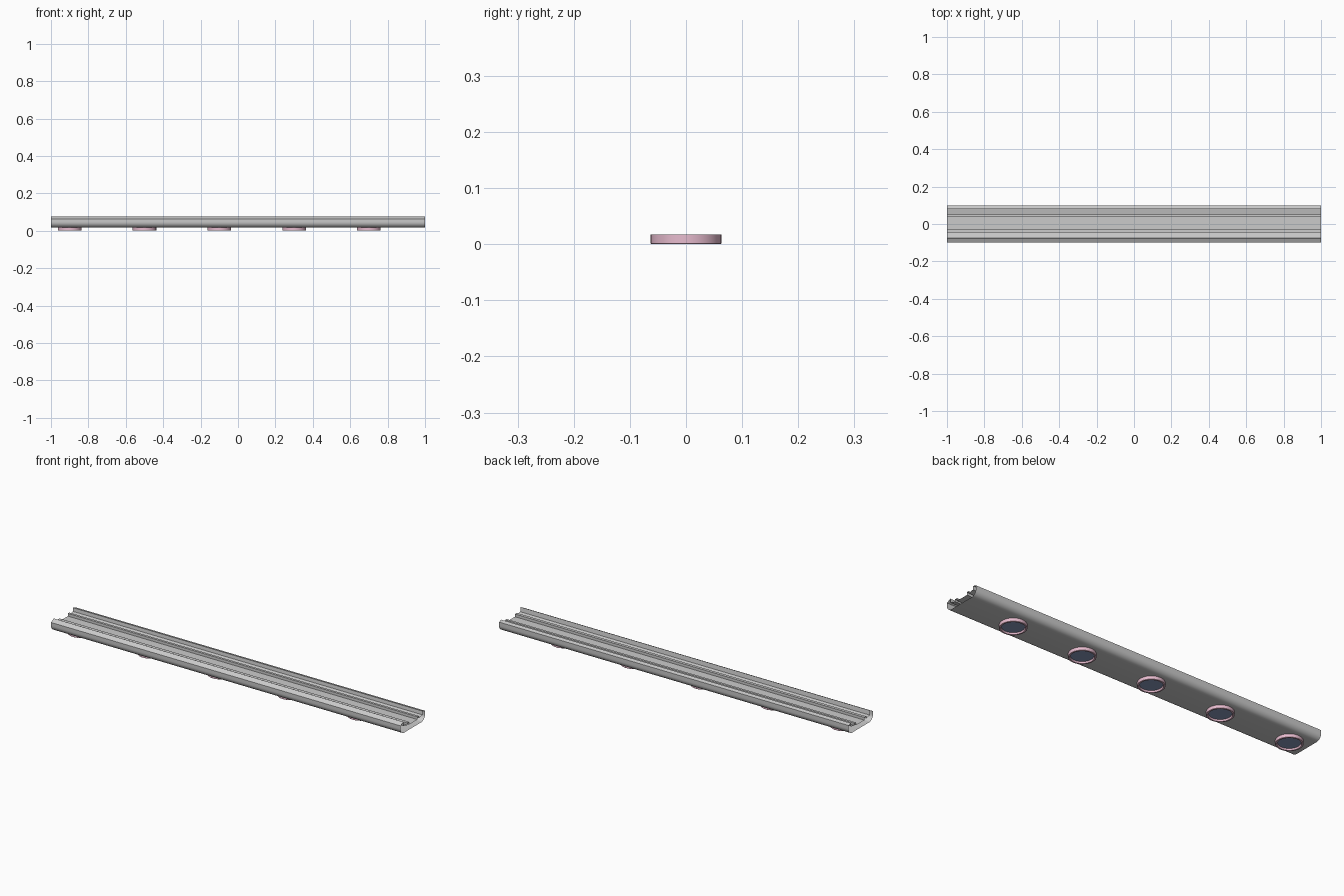
import bpy, bmesh, math

if "Cube" in bpy.data.objects:
    bpy.data.objects.remove(bpy.data.objects["Cube"])

def make_object(name, bm, color=None):
    bmesh.ops.recalc_face_normals(bm, faces=bm.faces)
    me = bpy.data.meshes.new(name)
    bm.to_mesh(me)
    bm.free()
    ob = bpy.data.objects.new(name, me)
    bpy.context.collection.objects.link(ob)
    if color:
        mat = bpy.data.materials.new(name + "_colour")
        mat.diffuse_color = (*color, 1)
        mat.use_nodes = True
        mat.node_tree.nodes["Principled BSDF"].inputs["Base Color"].default_value = mat.diffuse_color
        me.materials.append(mat)
    bpy.ops.object.select_all(action='DESELECT')
    ob.select_set(True)
    bpy.context.view_layer.objects.active = ob
    bpy.ops.object.shade_smooth_by_angle(angle=math.radians(30))
    return ob

# Housing: tray cross-section (y, z) with rounded lower corners, open ends
BOTTOM, R = 0.017, 0.03
profile = [(-0.1, 0.063), (-0.077, 0.075), (-0.074, 0.052), (-0.045, 0.046),
           (-0.045, 0.057), (-0.03, 0.057), (-0.03, 0.043), (0.038, 0.043),
           (0.038, 0.057), (0.05, 0.057), (0.05, 0.046), (0.079, 0.052),
           (0.081, 0.070), (0.1, 0.065)]
for side, start in ((1, 0), (-1, 270)):
    for i in range(9):
        a = math.radians(-90 * i / 8 + (0 if side == 1 else -90))
        profile.append((side * (0.1 - R) + R * math.cos(a),
                        BOTTOM + R + R * math.sin(a)))

bm = bmesh.new()
left = [bm.verts.new((-1, y, z)) for y, z in profile]
right = [bm.verts.new((1, y, z)) for y, z in profile]
n = len(profile)
for i in range(n):
    j = (i + 1) % n
    bm.faces.new((left[i], left[j], right[j], right[i]))
make_object("housing", bm)

def lathe(name, points, x, color, steps=48):
    """Spin (radius, z) points about a vertical axis at x."""
    bm = bmesh.new()
    vs = [bm.verts.new((r, 0, z)) for r, z in points]
    es = [bm.edges.new(p) for p in zip(vs, vs[1:])]
    bmesh.ops.spin(bm, geom=vs + es, cent=(0, 0, 0), axis=(0, 0, 1),
                   angle=math.tau, steps=steps)
    bmesh.ops.remove_doubles(bm, verts=bm.verts, dist=1e-5)
    ob = make_object(name, bm, color)
    ob.location.x = x

# Five downlights: bezel ring with recessed lens
for k in range(5):
    x = -0.9 + 0.4 * k
    lathe(f"bezel_{k + 1}", [(0.063, BOTTOM), (0.063, 0.001), (0.062, 0),
                             (0.055, 0), (0.052, 0.008)],
          x, (0.80, 0.50, 0.62))
    bm = bmesh.new()
    bmesh.ops.create_circle(bm, cap_ends=True, segments=48, radius=0.052)
    for v in bm.verts:
        v.co.z = 0.008
    bmesh.ops.reverse_faces(bm, faces=bm.faces)
    lens = make_object(f"lens_{k + 1}", bm, (0.25, 0.32, 0.5))
    lens.location.x = x
    if lens.data.polygons[0].normal.z > 0:
        lens.data.flip_normals()
